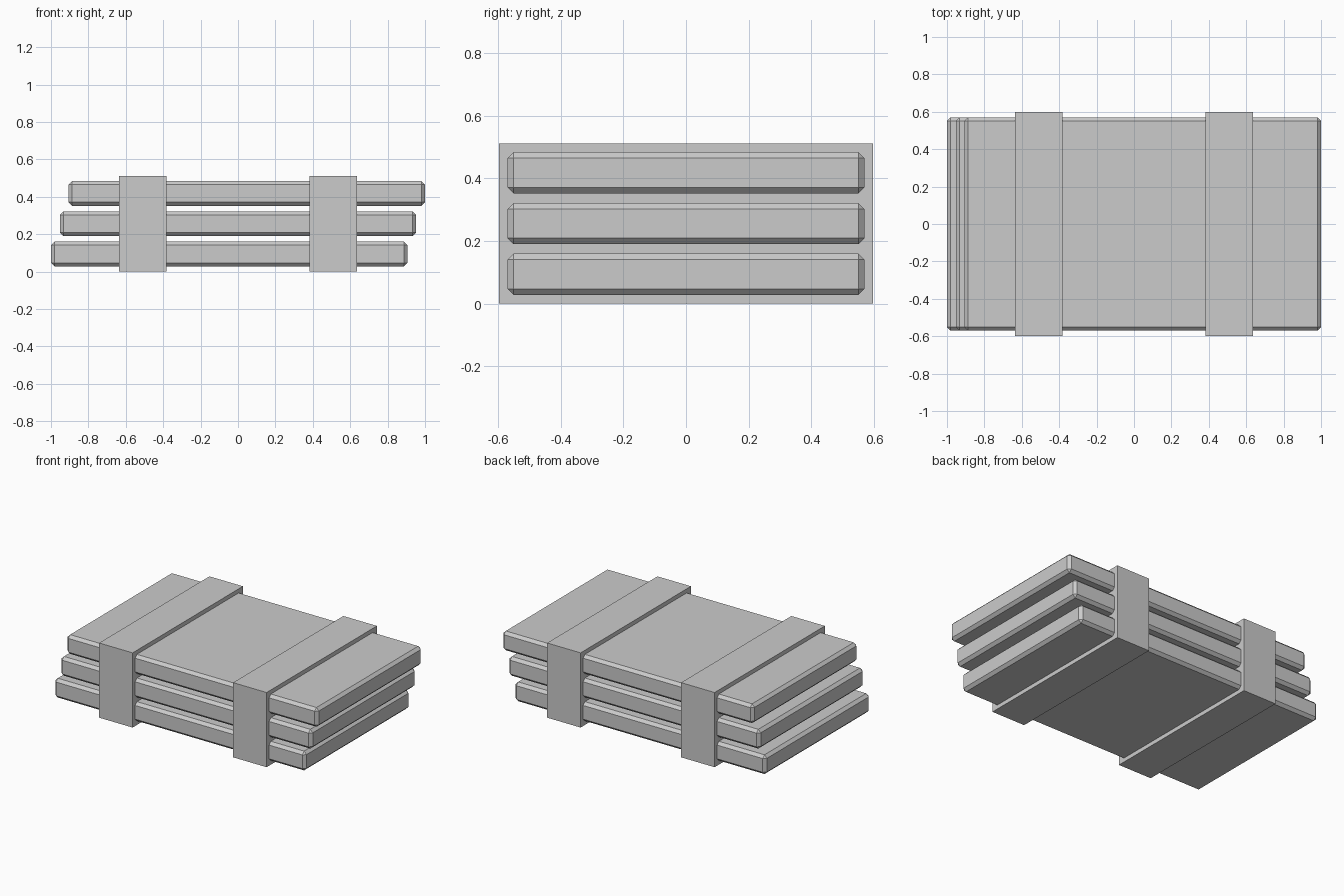
import bpy
import bmesh

cube = bpy.data.objects.get("Cube")
if cube:
    bpy.data.objects.remove(cube, do_unlink=True)

grey = bpy.data.materials.new("plain grey")
grey.use_nodes = True
colour = (0.6, 0.6, 0.6, 1.0)
grey.diffuse_color = colour
grey.node_tree.nodes["Principled BSDF"].inputs["Base Color"].default_value = colour


def block(name, centre, size, chamfer=0.0):
    """Flat-shaded box, with optional chamfers along every edge."""
    bm = bmesh.new()
    bmesh.ops.create_cube(bm, size=1)
    bmesh.ops.scale(bm, vec=size, verts=bm.verts)
    if chamfer:
        bmesh.ops.bevel(bm, geom=bm.edges[:], offset=chamfer,
                        offset_type='OFFSET', segments=1, affect='EDGES')
    mesh = bpy.data.meshes.new(name)
    bm.to_mesh(mesh)
    bm.free()
    mesh.materials.append(grey)
    obj = bpy.data.objects.new(name, mesh)
    obj.location = centre
    bpy.context.collection.objects.link(obj)
    return obj


# Three stacked slabs, each shifted a little further to the left
for i, level in enumerate(("bottom", "middle", "top")):
    block(level + "_slab", ((i - 1) * 0.047, 0, 0.094 + i * 0.162),
          (1.906, 1.14, 0.132), 0.019)

# Two solid bands around the stack
for side, name in ((-1, "right_band"), (1, "left_band")):
    block(name, (side * 0.508, 0, 0.256), (0.254, 1.195, 0.512))
